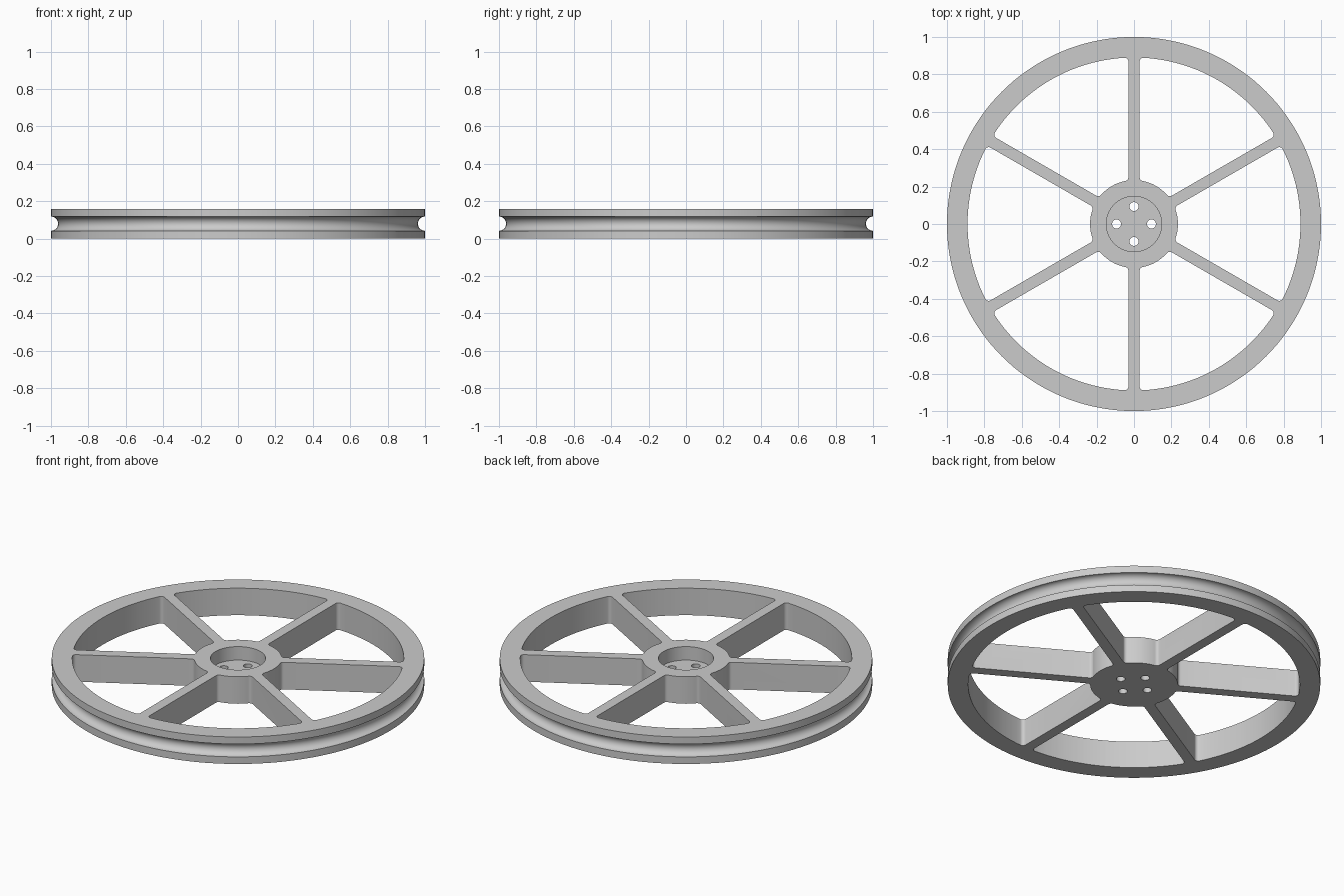
import bpy
import bmesh
from math import sin, cos, pi, sqrt, atan2, radians
from mathutils import Vector, Matrix

HEIGHT = 0.16
RIM_INNER, HUB_R = 0.89, 0.235
SPOKE_HALF, FILLET = 0.03, 0.02
RECESS_R, FLOOR_Z = 0.148, 0.08
GROOVE_R = 0.038

if "Cube" in bpy.data.objects:
    bpy.data.objects.remove(bpy.data.objects["Cube"], do_unlink=True)

grey = bpy.data.materials.new("light grey")
grey.use_nodes = True
grey.diffuse_color = (0.6, 0.6, 0.6, 1)
grey.node_tree.nodes["Principled BSDF"].inputs["Base Color"].default_value = (0.6, 0.6, 0.6, 1)


def make_object(name, bm):
    bmesh.ops.recalc_face_normals(bm, faces=bm.faces)
    mesh = bpy.data.meshes.new(name)
    bm.to_mesh(mesh)
    bm.free()
    mesh.materials.append(grey)
    obj = bpy.data.objects.new(name, mesh)
    bpy.context.collection.objects.link(obj)
    return obj


def arc(centre, radius, start, end, steps):
    return [Vector((centre[0] + radius * cos(a), centre[1] + radius * sin(a)))
            for a in (start + (end - start) * i / steps for i in range(steps + 1))]


def add_prism(bm, outline, low, high):
    face = bm.faces.new([bm.verts.new((p.x, p.y, low)) for p in outline])
    new = bmesh.ops.extrude_face_region(bm, geom=[face], use_keep_orig=True)["geom"]
    top = [v for v in new if isinstance(v, bmesh.types.BMVert)]
    bmesh.ops.translate(bm, verts=top, vec=(0, 0, high - low))


# Solid disc turned from a profile with the belt groove and hub recess
groove = [(p.x, p.y) for p in arc((1, HEIGHT / 2), GROOVE_R, 1.5 * pi, 0.5 * pi, 16)]
profile = [(0, 0), (1, 0), *groove, (1, HEIGHT),
           (RECESS_R, HEIGHT), (RECESS_R, FLOOR_Z), (0, FLOOR_Z)]
bm = bmesh.new()
verts = [bm.verts.new((x, 0, z)) for x, z in profile]
edges = [bm.edges.new(pair) for pair in zip(verts, verts[1:])]
bmesh.ops.spin(bm, geom=verts + edges, cent=(0, 0, 0), axis=(0, 0, 1),
               angle=2 * pi, steps=144, use_merge=False)
bmesh.ops.remove_doubles(bm, verts=bm.verts, dist=0.0001)
wheel = make_object("pulley_wheel", bm)

# Filleted outline of half a pocket, beside a spoke that lies along x
offset = SPOKE_HALF + FILLET
hub_u = sqrt((HUB_R + FILLET) ** 2 - offset ** 2)
rim_u = sqrt((RIM_INNER - FILLET) ** 2 - offset ** 2)
hub_a, rim_a = atan2(offset, hub_u), atan2(offset, rim_u)
middle = radians(30)
half = (arc((0, 0), HUB_R, middle, hub_a, 8)
        + arc((hub_u, offset), FILLET, hub_a + pi, 1.5 * pi, 6)[1:]
        + arc((rim_u, offset), FILLET, -pi / 2, rim_a, 6)
        + arc((0, 0), RIM_INNER, rim_a, middle, 14)[1:])
mirror = Matrix.Rotation(middle, 2) @ Matrix(((1, 0), (0, -1))) @ Matrix.Rotation(-middle, 2)
pocket = half + [mirror @ p for p in reversed(half[1:-1])]

# Cutter for the six pockets and the four bolt holes
bm = bmesh.new()
for i in range(6):
    turn = Matrix.Rotation(radians(30 + 60 * i), 2)
    add_prism(bm, [turn @ p for p in pocket], -0.1, 0.3)
for i in range(4):
    a = i * pi / 2
    hole = arc((0.093 * cos(a), 0.093 * sin(a)), 0.024, 0, 2 * pi, 32)[:-1]
    add_prism(bm, hole, -0.1, 0.3)
cutter = make_object("pocket_cutter", bm)
cutter.hide_render = True

# Cut the wheel, then drop the cutter
cut = wheel.modifiers.new("cut_pockets", 'BOOLEAN')
cut.operation = 'DIFFERENCE'
cut.solver = 'EXACT'
cut.object = cutter
bpy.ops.object.select_all(action='DESELECT')
wheel.select_set(True)
bpy.context.view_layer.objects.active = wheel
bpy.ops.object.modifier_apply(modifier=cut.name)
bpy.data.objects.remove(cutter, do_unlink=True)
bpy.ops.object.shade_smooth_by_angle(angle=radians(30))
